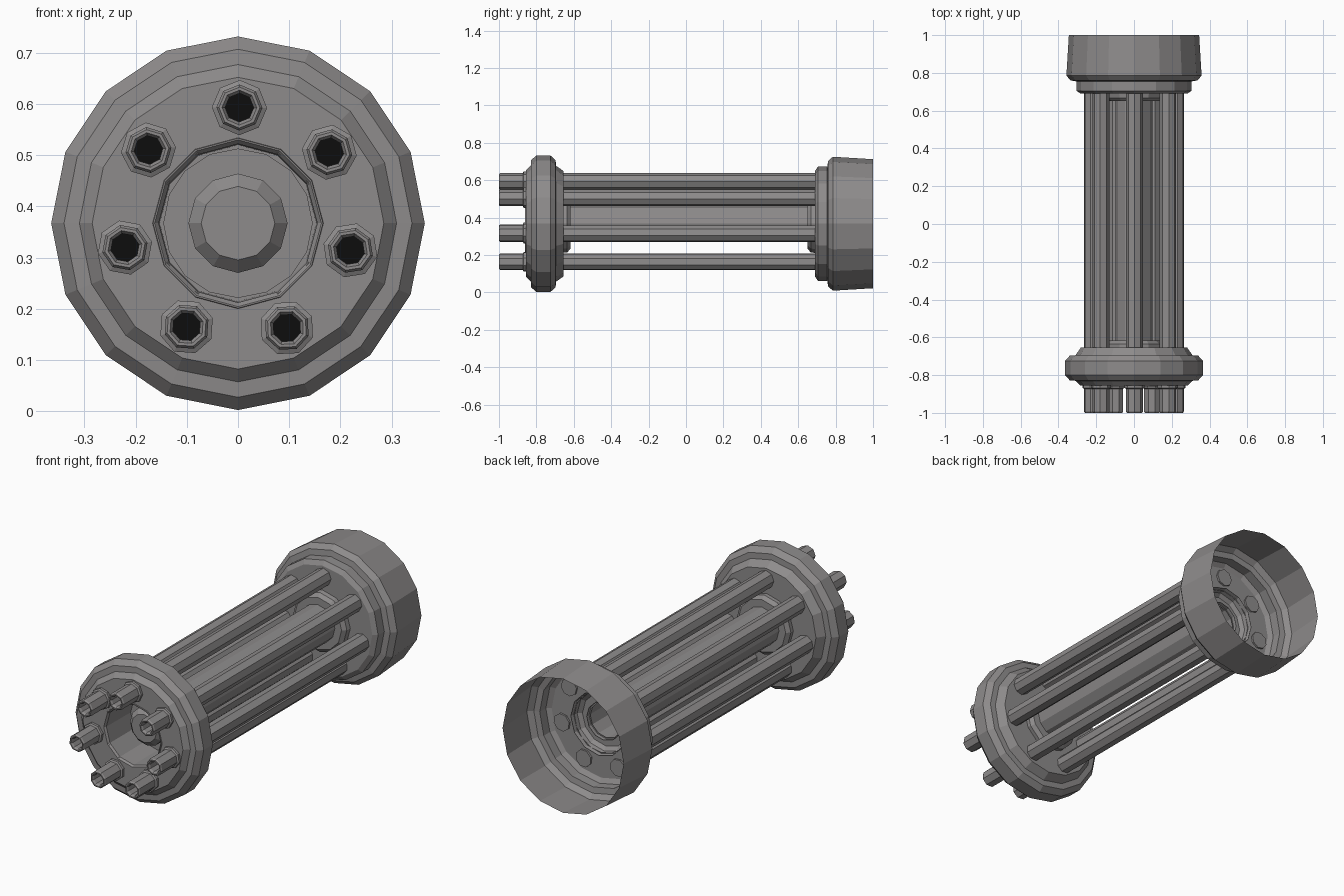
import bpy, bmesh, math

if "Cube" in bpy.data.objects:
    bpy.data.objects.remove(bpy.data.objects["Cube"])

CZ = 0.367  # height of the long axis


def material(name, rgb):
    m = bpy.data.materials.new(name)
    m.diffuse_color = (*rgb, 1)
    m.use_nodes = True
    m.node_tree.nodes["Principled BSDF"].inputs["Base Color"].default_value = m.diffuse_color
    return m


STEEL = material("grey steel", (0.27, 0.26, 0.26))
DARK = material("black bore", (0.004, 0.004, 0.004))


def lathe(name, profile, sides, cx=0, cz=CZ, start=90.0, cap_first=False, cap_last=False, mat=STEEL):
    """Spin a list of (y, radius) around an axis parallel to y."""
    bm = bmesh.new()
    rings = []
    for y, r in profile:
        ring = []
        for i in range(sides):
            a = math.radians(start) + 2 * math.pi * i / sides
            ring.append(bm.verts.new((cx + r * math.cos(a), y, cz + r * math.sin(a))))
        rings.append(ring)
    for r0, r1 in zip(rings, rings[1:]):
        for i in range(sides):
            j = (i + 1) % sides
            bm.faces.new((r0[i], r0[j], r1[j], r1[i]))
    if cap_first:
        bm.faces.new(rings[0])
    if cap_last:
        bm.faces.new(rings[-1][::-1])
    bmesh.ops.recalc_face_normals(bm, faces=bm.faces)
    me = bpy.data.meshes.new(name)
    bm.to_mesh(me)
    bm.free()
    me.materials.append(mat)
    ob = bpy.data.objects.new(name, me)
    bpy.context.collection.objects.link(ob)
    return ob


# front clamp: stepped disc with a thick outer band
lathe("front_clamp", [(-0.855, 0.160), (-0.855, 0.285), (-0.83, 0.310), (-0.828, 0.340),
                      (-0.80, 0.365), (-0.725, 0.365), (-0.697, 0.340), (-0.695, 0.310),
                      (-0.655, 0.282), (-0.655, 0.145)], 16)

# recessed hub in the front clamp, with a flange showing behind it
lathe("front_hub", [(-0.85, 0.168), (-0.86, 0.166), (-0.86, 0.163), (-0.85, 0.155),
                    (-0.65, 0.153), (-0.65, 0.09)], 12)
lathe("front_flange", [(-0.66, 0.153), (-0.635, 0.153), (-0.618, 0.135), (-0.618, 0.09)], 12)

# central shaft: chamfered nose in the recess, open at the rear
lathe("central_shaft", [(-0.765, 0.072), (-0.74, 0.097), (0.67, 0.097)], 12, cap_first=True)

# rear flange and housing, an open thin-walled cup
lathe("rear_flange", [(0.65, 0.09), (0.65, 0.135), (0.667, 0.153), (0.71, 0.16)], 12)
lathe("rear_housing", [(0.69, 0.152), (0.69, 0.282), (0.705, 0.305), (0.755, 0.305),
                       (0.76, 0.335), (0.785, 0.358), (1.0, 0.345)], 16)

# seven barrels with collars and dark bores
for k in range(7):
    a = 89.3 - k * 360 / 7
    x = 0.226 * math.cos(math.radians(a))
    z = CZ + 0.226 * math.sin(math.radians(a))
    n = k + 1
    lathe(f"barrel_{n}", [(-0.86, 0.028), (-0.99, 0.028), (-1.0, 0.034), (-1.0, 0.040),
                          (-0.993, 0.045), (0.70, 0.045)], 8, x, z, a, cap_last=True)
    lathe(f"barrel_collar_{n}", [(-0.85, 0.054), (-0.868, 0.054), (-0.873, 0.044)], 8, x, z, a)
    lathe(f"barrel_bore_{n}", [(-0.86, 0.028)], 8, x, z, a, cap_first=True, mat=DARK)
